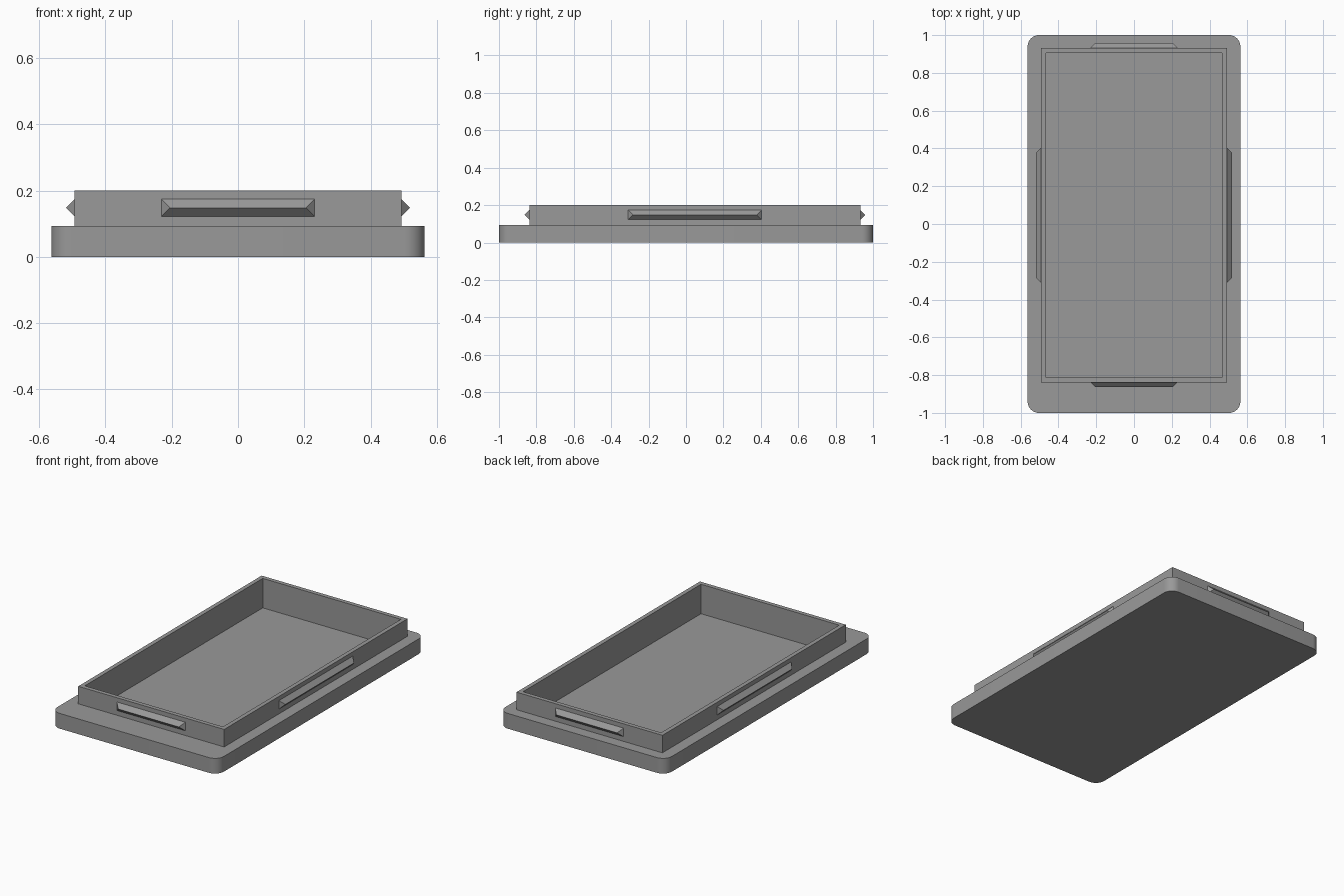
import bpy, bmesh, math
from mathutils import Vector

if "Cube" in bpy.data.objects:
    bpy.data.objects.remove(bpy.data.objects["Cube"])

grey = bpy.data.materials.new("mid grey")
grey.diffuse_color = (0.32, 0.32, 0.32, 1)
grey.use_nodes = True
grey.node_tree.nodes["Principled BSDF"].inputs["Base Color"].default_value = grey.diffuse_color

YC = 0.047                      # the raised frame sits off-centre in y
BASE_TOP, TOP, FLOOR = 0.093, 0.2, 0.02
OUT_X, OUT_Y = 0.493, 0.885     # half sizes of the frame
WALL = 0.026


def finish(name, bm):
    bmesh.ops.recalc_face_normals(bm, faces=bm.faces)
    mesh = bpy.data.meshes.new(name)
    bm.to_mesh(mesh)
    bm.free()
    mesh.materials.append(grey)
    obj = bpy.data.objects.new(name, mesh)
    bpy.context.collection.objects.link(obj)
    return obj


def block(name, hx, hy, z0, z1, yc=0.0, radius=0.0, steps=10):
    """Upright block with optionally rounded vertical corners."""
    bm = bmesh.new()
    pts = []
    for i, (sx, sy) in enumerate(((1, 1), (-1, 1), (-1, -1), (1, -1))):
        for k in range(steps + 1 if radius else 1):
            a = math.pi / 2 * (i + k / steps)
            pts.append((sx * (hx - radius) + radius * math.cos(a),
                        yc + sy * (hy - radius) + radius * math.sin(a), z0))
    face = bm.faces.new([bm.verts.new(p) for p in pts])
    ext = bmesh.ops.extrude_face_region(bm, geom=[face], use_keep_orig=True)
    top = [v for v in ext["geom"] if isinstance(v, bmesh.types.BMVert)]
    bmesh.ops.translate(bm, verts=top, vec=(0, 0, z1 - z0))
    return finish(name, bm)


def clip(name, origin, along, out, half):
    """Wedge-shaped snap ridge with sloped ends."""
    bm = bmesh.new()
    origin, along, out = Vector(origin), Vector(along), Vector(out)
    d, up = 0.026, Vector((0, 0, 0.026))
    a0, a1 = origin - along * half, origin + along * half
    lo0, hi0, lo1, hi1 = [bm.verts.new(p) for p in (a0 - up, a0 + up, a1 - up, a1 + up)]
    r0 = bm.verts.new(a0 + along * d + out * d)
    r1 = bm.verts.new(a1 - along * d + out * d)
    for f in ((lo0, lo1, hi1, hi0), (lo0, lo1, r1, r0), (hi0, hi1, r1, r0),
              (lo0, hi0, r0), (lo1, hi1, r1)):
        bm.faces.new(f)
    return finish(name, bm)


# Base plate and raised frame, both hollowed by the same pocket
base = block("base_plate", 0.563, 1.0, 0, BASE_TOP, radius=0.06)
frame = block("raised_frame", OUT_X, OUT_Y, BASE_TOP, TOP, YC)
pocket = block("pocket_cutter", OUT_X - WALL, OUT_Y - WALL, FLOOR, TOP + 0.1, YC)
pocket.hide_render = True
for obj in (base, frame):
    mod = obj.modifiers.new("pocket", 'BOOLEAN')
    mod.operation, mod.solver, mod.object = 'DIFFERENCE', 'EXACT', pocket
    bpy.ops.object.select_all(action='DESELECT')
    bpy.context.view_layer.objects.active = obj
    obj.select_set(True)
    bpy.ops.object.modifier_apply(modifier=mod.name)
    bpy.ops.object.shade_smooth_by_angle(angle=math.radians(30))
bpy.data.objects.remove(pocket)

# Snap ridges on the four outer walls
CLIP_Z = 0.148
for side, s in (("right", 1), ("left", -1)):
    clip(side + "_clip", (s * OUT_X, YC, CLIP_Z), (0, 1, 0), (s, 0, 0), 0.357)
for side, s in (("back", 1), ("front", -1)):
    clip(side + "_clip", (0, YC + s * OUT_Y, CLIP_Z), (1, 0, 0), (0, s, 0), 0.231)
